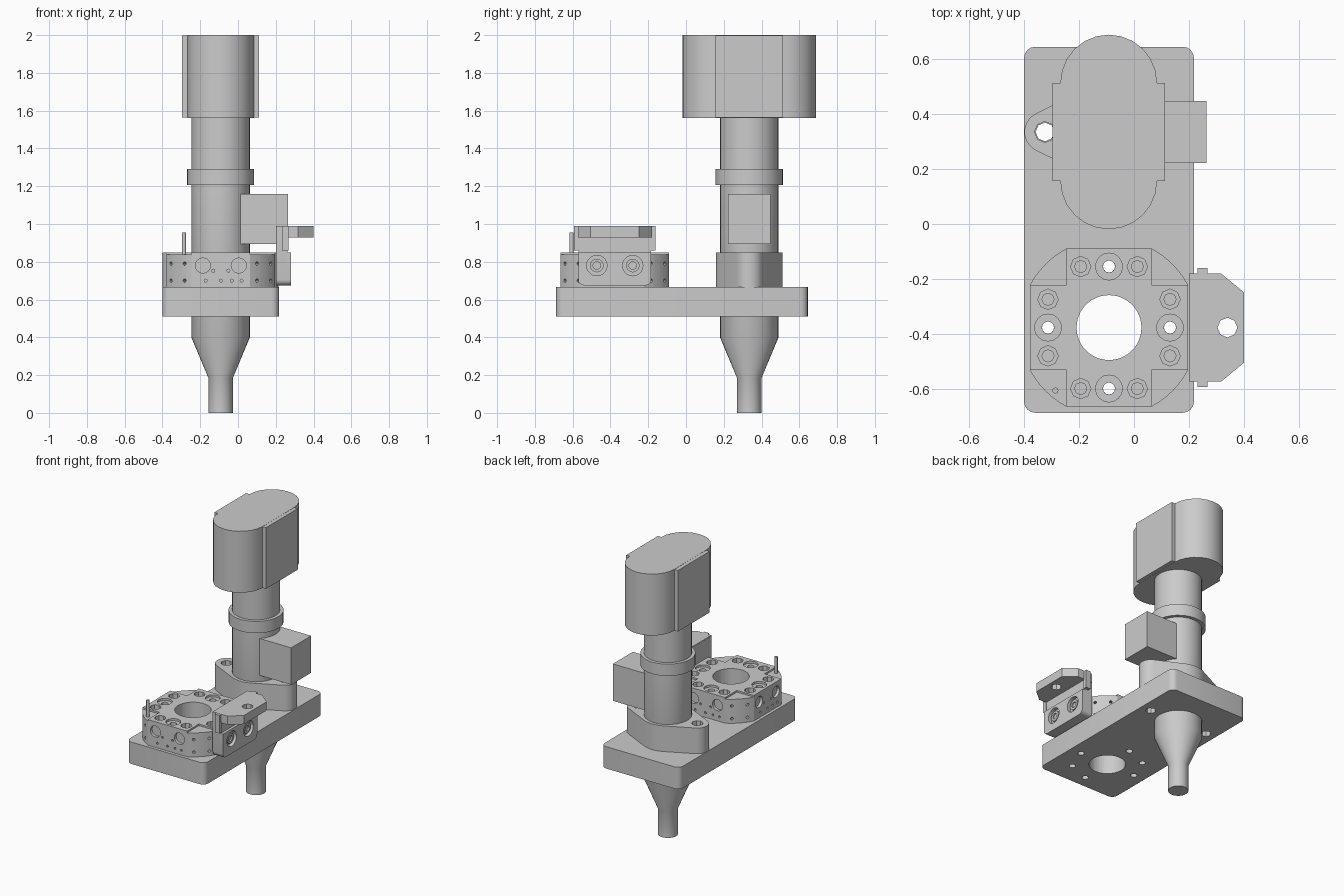
import bpy, bmesh, math
from mathutils import Matrix, Vector

if "Cube" in bpy.data.objects:
    bpy.data.objects.remove(bpy.data.objects["Cube"])

SX, SY = -0.092, 0.335      # spindle axis
CX, CY = -0.091, -0.377     # tool changer axis


def finish(bm, name, smooth=True):
    bmesh.ops.recalc_face_normals(bm, faces=bm.faces)
    me = bpy.data.meshes.new(name)
    bm.to_mesh(me)
    bm.free()
    ob = bpy.data.objects.new(name, me)
    bpy.context.collection.objects.link(ob)
    if smooth:
        shade(ob)
    return ob


def shade(ob):
    bpy.ops.object.select_all(action='DESELECT')
    ob.select_set(True)
    bpy.context.view_layer.objects.active = ob
    bpy.ops.object.shade_smooth_by_angle(angle=math.radians(31))


def add_prism(bm, pts, z0, z1, mat=Matrix()):
    lo = [bm.verts.new(mat @ Vector((x, y, z0))) for x, y in pts]
    hi = [bm.verts.new(mat @ Vector((x, y, z1))) for x, y in pts]
    bm.faces.new(lo[::-1])
    bm.faces.new(hi)
    n = len(pts)
    for i in range(n):
        bm.faces.new((lo[i], lo[(i + 1) % n], hi[(i + 1) % n], hi[i]))


def prism(name, pts, z0, z1, mat=Matrix()):
    bm = bmesh.new()
    add_prism(bm, pts, z0, z1, mat)
    return finish(bm, name)


def add_lathe(bm, prof, mat, n=32):
    """Closed solid of revolution from (radius, height) points."""
    rings = [[bm.verts.new(mat @ Vector((r * math.cos(2 * math.pi * i / n),
                                         r * math.sin(2 * math.pi * i / n), z)))
              for i in range(n)] for r, z in prof]
    for a, b in zip(rings, rings[1:]):
        for i in range(n):
            bm.faces.new((a[i], a[(i + 1) % n], b[(i + 1) % n], b[i]))
    bm.faces.new(rings[0][::-1])
    bm.faces.new(rings[-1])


def rect(x0, x1, y0, y1):
    return [(x0, y0), (x1, y0), (x1, y1), (x0, y1)]


def arc(cx, cy, r, a0, a1, n):
    return [(cx + r * math.cos(math.radians(a0 + (a1 - a0) * i / n)),
             cy + r * math.sin(math.radians(a0 + (a1 - a0) * i / n))) for i in range(n + 1)]


def at(x, y, z=0):
    return Matrix.Translation((x, y, z))


def cut(ob, bm):
    cutter = finish(bm, "cutter", False)
    cutter.hide_render = True
    m = ob.modifiers.new("cut", 'BOOLEAN')
    m.operation, m.solver, m.object, m.use_self = 'DIFFERENCE', 'EXACT', cutter, True
    bpy.context.view_layer.objects.active = ob
    bpy.ops.object.modifier_apply(modifier=m.name)
    bpy.data.objects.remove(cutter)
    shade(ob)


# Base plate with rounded corners and through holes
r, x0, x1, y0, y1 = 0.04, -0.40, 0.218, -0.687, 0.645
plate = prism("base_plate",
              arc(x1 - r, y0 + r, r, -90, 0, 4) + arc(x1 - r, y1 - r, r, 0, 90, 4)
              + arc(x0 + r, y1 - r, r, 90, 180, 4) + arc(x0 + r, y0 + r, r, 180, 270, 4),
              0.511, 0.667)
bm = bmesh.new()
add_lathe(bm, [(0.118, 0.4), (0.118, 0.8)], at(CX, CY), 48)
for dx, dy in ((0.222, 0), (-0.222, 0), (0, 0.222), (0, -0.222), (-0.16, 0.16), (0.16, -0.16)):
    add_lathe(bm, [(0.022, 0.4), (0.022, 0.8)], at(CX + dx, CY + dy), 12)
for s in (-1, 1):
    add_lathe(bm, [(0.034, 0.4), (0.034, 0.8)], at(SX + s * 0.232, SY), 8)
cut(plate, bm)

# Spindle: nozzle, cone and barrel with collar
bm = bmesh.new()
add_lathe(bm, [(0.065, 0), (0.065, 0.185), (0.155, 0.40), (0.155, 1.207), (0.178, 1.207),
               (0.178, 1.291), (0.155, 1.291), (0.155, 1.57)], at(SX, SY))
finish(bm, "spindle")

# Two-eared mounting flange: arcs joined by tangents
t = math.degrees(math.acos((0.177 - 0.075) / 0.232))
flange = prism("spindle_flange",
               arc(SX + 0.232, SY, 0.075, -t, t, 10) + arc(SX, SY, 0.177, t, 180 - t, 8)
               + arc(SX - 0.232, SY, 0.075, 180 - t, 180 + t, 10)
               + arc(SX, SY, 0.177, 180 + t, 360 - t, 8), 0.667, 0.85)
bm = bmesh.new()
for s in (-1, 1):
    add_lathe(bm, [(0.038, 0.6), (0.038, 0.9)], at(SX + s * 0.232, SY), 8)
cut(flange, bm)

# Motor head and connector box
prism("motor_housing", arc(SX, 0.513, 0.176, 0, 180, 12) + arc(SX, 0.157, 0.176, 180, 360, 12),
      1.562, 2.0)
prism("motor_side_covers", rect(-0.296, 0.112, 0.156, 0.513), 1.563, 1.999)
prism("connector_box", rect(0.014, 0.264, 0.222, 0.447), 0.895, 1.158)

# Tool changer body: square with rounded-off corners
h, R = 0.288, 0.327
a = math.degrees(math.acos(h / R))
outline = []
for k in range(4):
    outline += arc(CX, CY, R, 90 * k + a, 90 * k + 90 - a, 6)
body = prism("tool_changer_body", outline, 0.667, 0.85)
bm = bmesh.new()
add_lathe(bm, [(0.118, 0.6), (0.118, 0.9)], at(CX, CY), 48)
hub = at(CX, CY)
for k in range(4):
    turn = hub @ Matrix.Rotation(k * math.pi / 2, 4, 'Z')
    # recessed corner
    add_prism(bm, rect(0.155, 0.4, 0.155, 0.4), 0.838, 0.9, turn)
    # through hole with wide counterbore, and two screw pockets
    add_lathe(bm, [(0.022, 0.6), (0.022, 0.835), (0.049, 0.835), (0.049, 0.9)],
              turn @ at(0.222, 0), 16)
    for s in (-1, 1):
        add_lathe(bm, [(0.022, 0.765), (0.022, 0.80), (0.037, 0.80), (0.037, 0.9)],
                  turn @ at(0.222, s * 0.103), 8)
    # ports and small holes on the side face
    side = turn @ at(h, 0) @ Matrix.Rotation(math.pi / 2, 4, 'Y')
    for s in (-1, 1):
        add_lathe(bm, [(0.04, -0.02), (0.04, 0.05)], side @ at(-0.78, s * 0.095), 16)
    for v, z in ((-0.04, 0.753), (0.04, 0.753), (-0.08, 0.70), (0, 0.70), (0.058, 0.70), (0.11, 0.70)):
        add_lathe(bm, [(0.008, -0.03), (0.008, 0.05)], side @ at(-z, v), 8)
    # small holes on the rounded corner
    for ang in (36, 54):
        corner = hub @ Matrix.Rotation(math.radians(90 * k + ang), 4, 'Z') @ at(R, 0) \
            @ Matrix.Rotation(math.pi / 2, 4, 'Y')
        for z in (0.70, 0.79):
            add_lathe(bm, [(0.01, -0.03), (0.01, 0.05)], corner @ at(-z, 0), 8)
cut(body, bm)

# Locating pin
bm = bmesh.new()
add_lathe(bm, [(0.011, 0.80), (0.011, 0.955)], at(-0.286, -0.606), 12)
finish(bm, "locating_pin")

# Side bracket: upright plate (profile in y-z, extruded along x)
BY = -0.377
yz = Matrix(((0, 0, 1, 0), (1, 0, 0, 0), (0, 1, 0, 0), (0, 0, 0, 1)))
upright = prism("bracket_upright",
                arc(BY + 0.163, 0.705, 0.03, -90, 0, 4) + [(BY + 0.193, 0.985), (BY - 0.193, 0.985)]
                + arc(BY - 0.163, 0.705, 0.03, 180, 270, 4), 0.2, 0.281, yz)
bm = bmesh.new()
add_prism(bm, rect(BY - 0.3, BY + 0.3, 0.85, 0.928), 0.262, 0.4, yz)
for s in (-1, 1):
    add_lathe(bm, [(0.054, 0.255), (0.054, 0.4)], yz @ at(BY + s * 0.095, 0.78), 20)
cut(upright, bm)
bm = bmesh.new()
for s in (-1, 1):
    add_lathe(bm, [(0.02, 0.262), (0.02, 0.272), (0.036, 0.272), (0.036, 0.25), (0.02, 0.25)],
              yz @ at(BY + s * 0.095, 0.78), 16)
finish(bm, "bracket_screws")

# Bracket shelf with chamfered front and hole, plus side cheeks
shelf = prism("bracket_shelf", [(0.201, BY - 0.196), (0.318, BY - 0.196), (0.40, BY - 0.128),
                                (0.40, BY + 0.128), (0.318, BY + 0.196), (0.201, BY + 0.196)],
              0.928, 0.99)
bm = bmesh.new()
add_lathe(bm, [(0.036, 0.8), (0.036, 1.1)], at(0.34, BY), 8)
cut(shelf, bm)
for s, side_name in ((-1, "front"), (1, "back")):
    prism("bracket_cheek_" + side_name,
          rect(0.232, 0.268, BY + s * 0.203 - 0.013, BY + s * 0.203 + 0.013), 0.86, 0.989)
